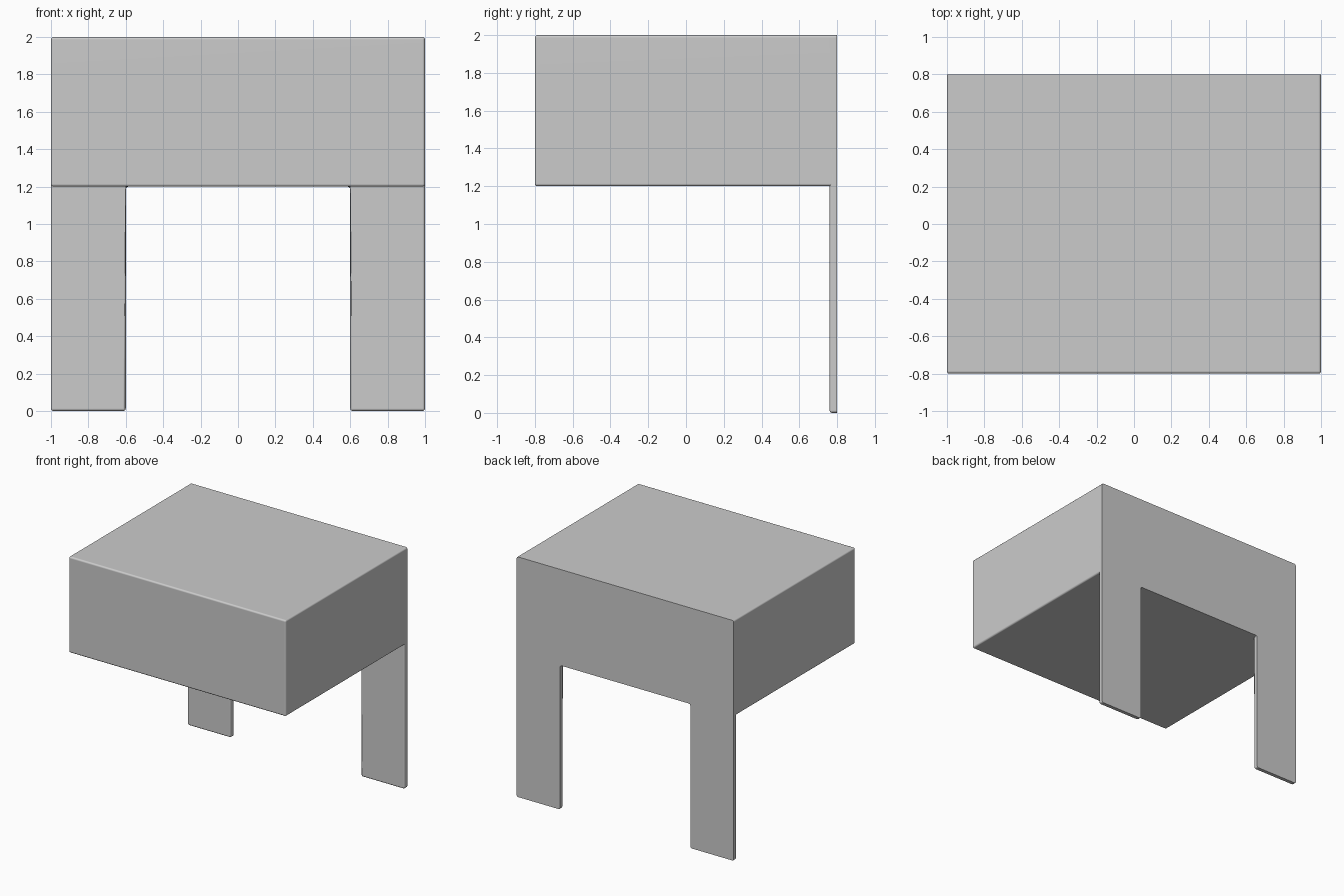
import bpy, bmesh, math

if "Cube" in bpy.data.objects:
    bpy.data.objects.remove(bpy.data.objects["Cube"])

W, D, TOP, SHELF = 1.0, 0.8, 2.0, 1.2   # half width, half depth, top, body underside
LEG_IN, THICK, BEVEL = 0.6, 0.04, 0.014

bm = bmesh.new()


def extrude_forward(faces, dist):
    res = bmesh.ops.extrude_face_region(bm, geom=faces)["geom"]
    verts = [g for g in res if isinstance(g, bmesh.types.BMVert)]
    bmesh.ops.translate(bm, verts=verts, vec=(0, -dist, 0))
    return [g for g in res if isinstance(g, bmesh.types.BMFace)]


# Back panel outline: a wide body standing on two legs
lower = [bm.verts.new((x, D, SHELF)) for x in (-W, -LEG_IN, LEG_IN, W)]
upper = [bm.verts.new((x, D, TOP)) for x in (W, -W)]
panel = [bm.faces.new(lower + upper)]
for a, b in (lower[:2], lower[2:]):
    foot_a, foot_b = [bm.verts.new((v.co.x, D, 0)) for v in (a, b)]
    panel.append(bm.faces.new([b, a, foot_a, foot_b]))

# Thin panel first, then only the body comes further forward
front = extrude_forward(panel, THICK)
body_front = max(front, key=lambda f: f.calc_center_median().z)
extrude_forward([body_front], 2 * D - THICK)
bmesh.ops.recalc_face_normals(bm, faces=bm.faces[:])
bmesh.ops.dissolve_limit(bm, angle_limit=math.radians(1),
                         verts=bm.verts[:], edges=bm.edges[:])

# Soften every edge except the sharp rim of the flat back
soft = [e for e in bm.edges if min(v.co.y for v in e.verts) < D - 0.001]
bmesh.ops.bevel(bm, geom=soft, offset=BEVEL, offset_type='OFFSET', segments=3,
                profile=0.5, affect='EDGES', clamp_overlap=True)
bmesh.ops.recalc_face_normals(bm, faces=bm.faces[:])

mesh = bpy.data.meshes.new("body_with_legs")
bm.to_mesh(mesh)
bm.free()
body = bpy.data.objects.new("body_with_legs", mesh)
bpy.context.collection.objects.link(body)

# Smooth bevels, flat main faces
bpy.context.view_layer.objects.active = body
body.select_set(True)
bpy.ops.object.shade_smooth_by_angle(angle=math.radians(40))
weighted = body.modifiers.new("flat_faces", 'WEIGHTED_NORMAL')
weighted.keep_sharp = True
